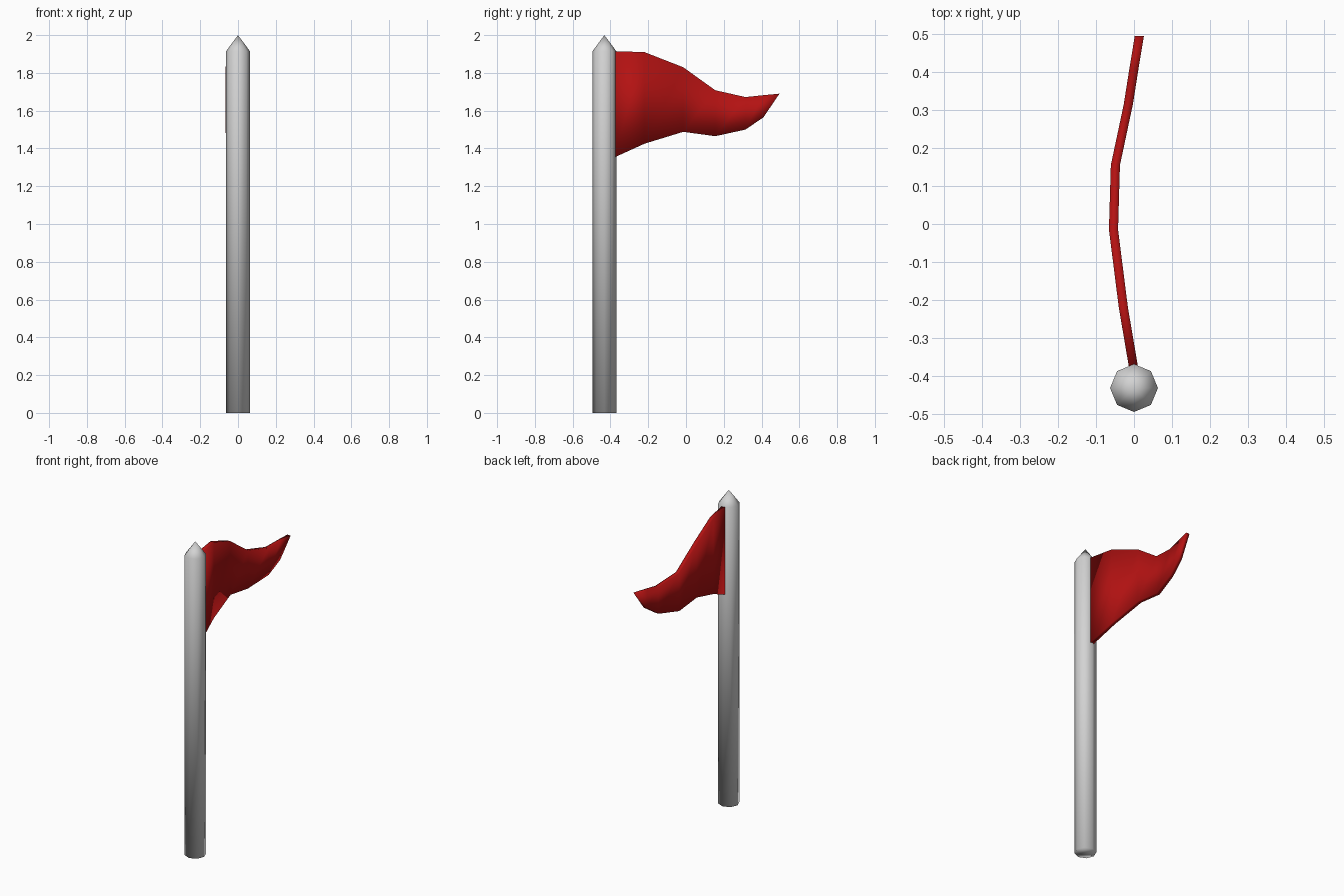
import bpy, bmesh, math

cube = bpy.data.objects.get("Cube")
if cube:
    bpy.data.objects.remove(cube, do_unlink=True)


def make_material(name, color):
    mat = bpy.data.materials.new(name)
    mat.use_nodes = True
    mat.diffuse_color = color
    mat.node_tree.nodes["Principled BSDF"].inputs["Base Color"].default_value = color
    return mat


def finish(bm, name, mat):
    bmesh.ops.recalc_face_normals(bm, faces=bm.faces)
    for face in bm.faces:
        face.smooth = True
    mesh = bpy.data.meshes.new(name)
    bm.to_mesh(mesh)
    bm.free()
    mesh.materials.append(mat)
    obj = bpy.data.objects.new(name, mesh)
    bpy.context.collection.objects.link(obj)


grey = make_material("pale grey", (0.65, 0.65, 0.65, 1))
red = make_material("flag red", (0.45, 0.006, 0.006, 1))

# Eight-sided pole with a pointed top
SIDES, RADIUS, POLE_Y = 8, 0.063, -0.432
bm = bmesh.new()
rings = []
for z in (0, 1.915):
    ring = []
    for i in range(SIDES):
        a = math.tau * i / SIDES
        ring.append(bm.verts.new((RADIUS * math.cos(a), POLE_Y + RADIUS * math.sin(a), z)))
    rings.append(ring)
tip = bm.verts.new((0, POLE_Y, 2))
low, high = rings
for i in range(SIDES):
    j = (i + 1) % SIDES
    bm.faces.new((low[i], low[j], high[j], high[i]))
    bm.faces.new((high[i], high[j], tip))
bm.faces.new(low[::-1])
finish(bm, "pole", grey)

# Waving pennant: y, x of the centre line, bottom z, top z
stations = [
    (-0.385, 0.0, 1.35, 1.915),
    (-0.22, -0.028, 1.425, 1.91),
    (-0.015, -0.054, 1.488, 1.83),
    (0.155, -0.049, 1.465, 1.708),
    (0.315, -0.015, 1.50, 1.672),
    (0.41, 0.0, 1.565, 1.682),
]
HALF = 0.012
bm = bmesh.new()
sections = []
for y, x, bottom, top in stations:
    corners = ((-HALF, bottom), (HALF, bottom), (HALF, top), (-HALF, top))
    sections.append([bm.verts.new((x + dx, y, z)) for dx, z in corners])
for a, b in zip(sections, sections[1:]):
    for i in range(4):
        j = (i + 1) % 4
        bm.faces.new((a[i], a[j], b[j], b[i]))
bm.faces.new(sections[0])

# Wedge-shaped end of the pennant
right_end, left_end = (bm.verts.new((0.014 + dx, 0.495, 1.69)) for dx in (-HALF, HALF))
a, b, c, d = sections[-1]
bm.faces.new((a, b, left_end, right_end))
bm.faces.new((c, d, right_end, left_end))
bm.faces.new((b, c, left_end))
bm.faces.new((d, a, right_end))
finish(bm, "flag", red)
